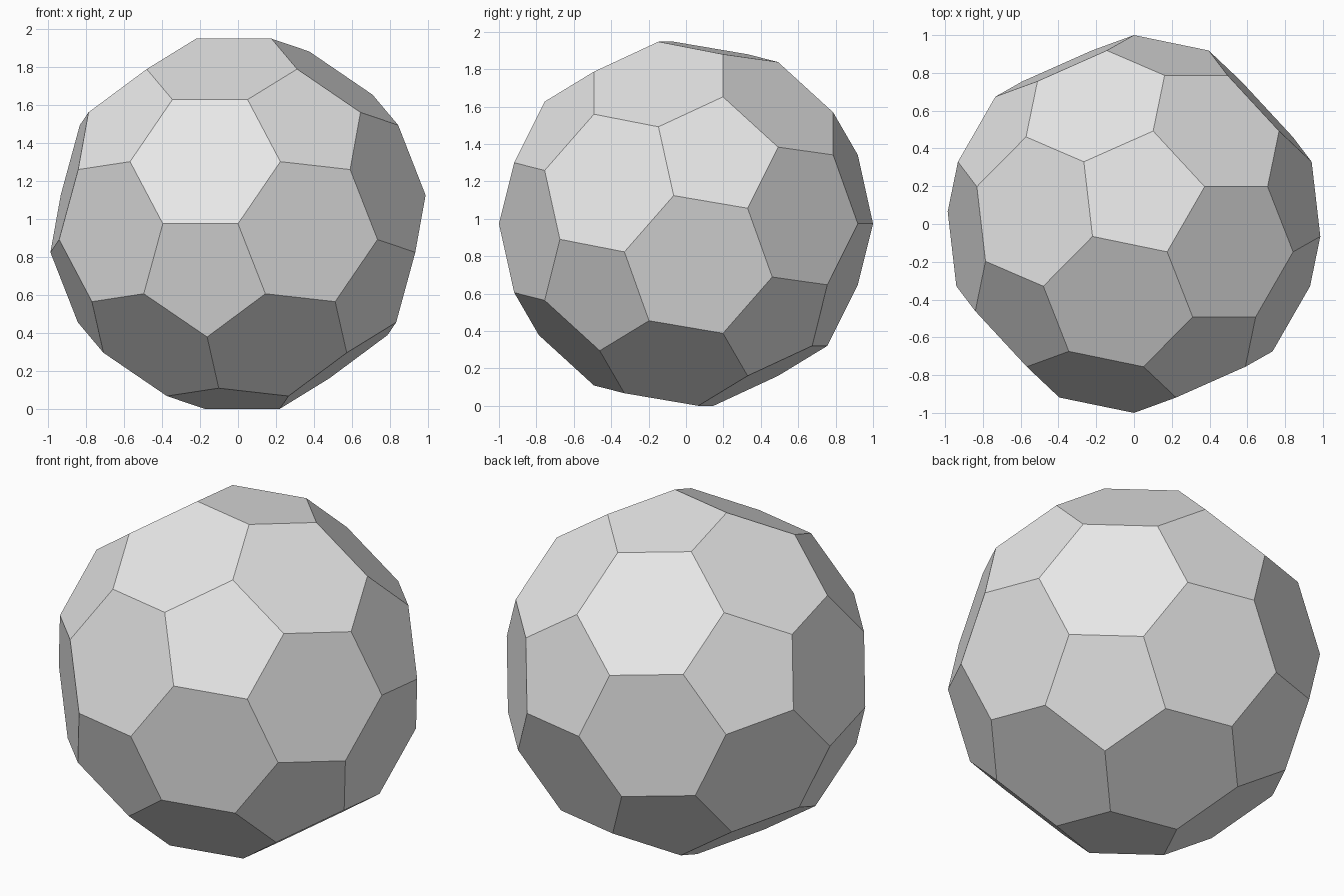
import bpy
import bmesh
from mathutils import Matrix, Vector

cube = bpy.data.objects.get("Cube")
if cube:
    bpy.data.objects.remove(cube, do_unlink=True)

# Single grey material
grey = bpy.data.materials.new("light grey")
grey.use_nodes = True
colour = (0.8, 0.8, 0.8, 1.0)
grey.diffuse_color = colour
grey.node_tree.nodes["Principled BSDF"].inputs["Base Color"].default_value = colour

# Cut every corner of an icosahedron at a third of each edge
source = bmesh.new()
bmesh.ops.create_icosphere(source, subdivisions=1, radius=1.0)
corners = []
for edge in source.edges:
    a, b = (v.co for v in edge.verts)
    corners += [a.lerp(b, 1 / 3), a.lerp(b, 2 / 3)]
source.free()

# Wrap the cut points and merge the flat triangles into pentagons and hexagons
bm = bmesh.new()
for co in corners:
    bm.verts.new(co.normalized())
bmesh.ops.convex_hull(bm, input=bm.verts[:])
bmesh.ops.dissolve_limit(bm, angle_limit=0.05, verts=bm.verts[:], edges=bm.edges[:])
bmesh.ops.recalc_face_normals(bm, faces=bm.faces[:])


def frame(first, second):
    """Orthonormal axes from a corner direction and its neighbour."""
    x = first.normalized()
    z = first.cross(second).normalized()
    return Matrix((x, z.cross(x), z)).transposed()


# Turn one pentagon edge level at the front, with its pentagon below
pentagon = next(f for f in bm.faces if len(f.verts) == 5)
start, end = (v.co.copy() for v in pentagon.verts[:2])
if start.cross(end).dot(pentagon.calc_center_median()) < 0:
    start, end = end, start
turn = frame(Vector((0, -1, 0)), Vector((-1, 0, 0))) @ frame(start, end).transposed()
bmesh.ops.transform(bm, matrix=turn.to_4x4(), verts=bm.verts[:])

# Stand it on the ground
lowest = min(v.co.z for v in bm.verts)
bmesh.ops.translate(bm, vec=(0, 0, -lowest), verts=bm.verts[:])

mesh = bpy.data.meshes.new("faceted_ball")
bm.to_mesh(mesh)
bm.free()
mesh.materials.append(grey)
ball = bpy.data.objects.new("faceted_ball", mesh)
bpy.context.collection.objects.link(ball)
